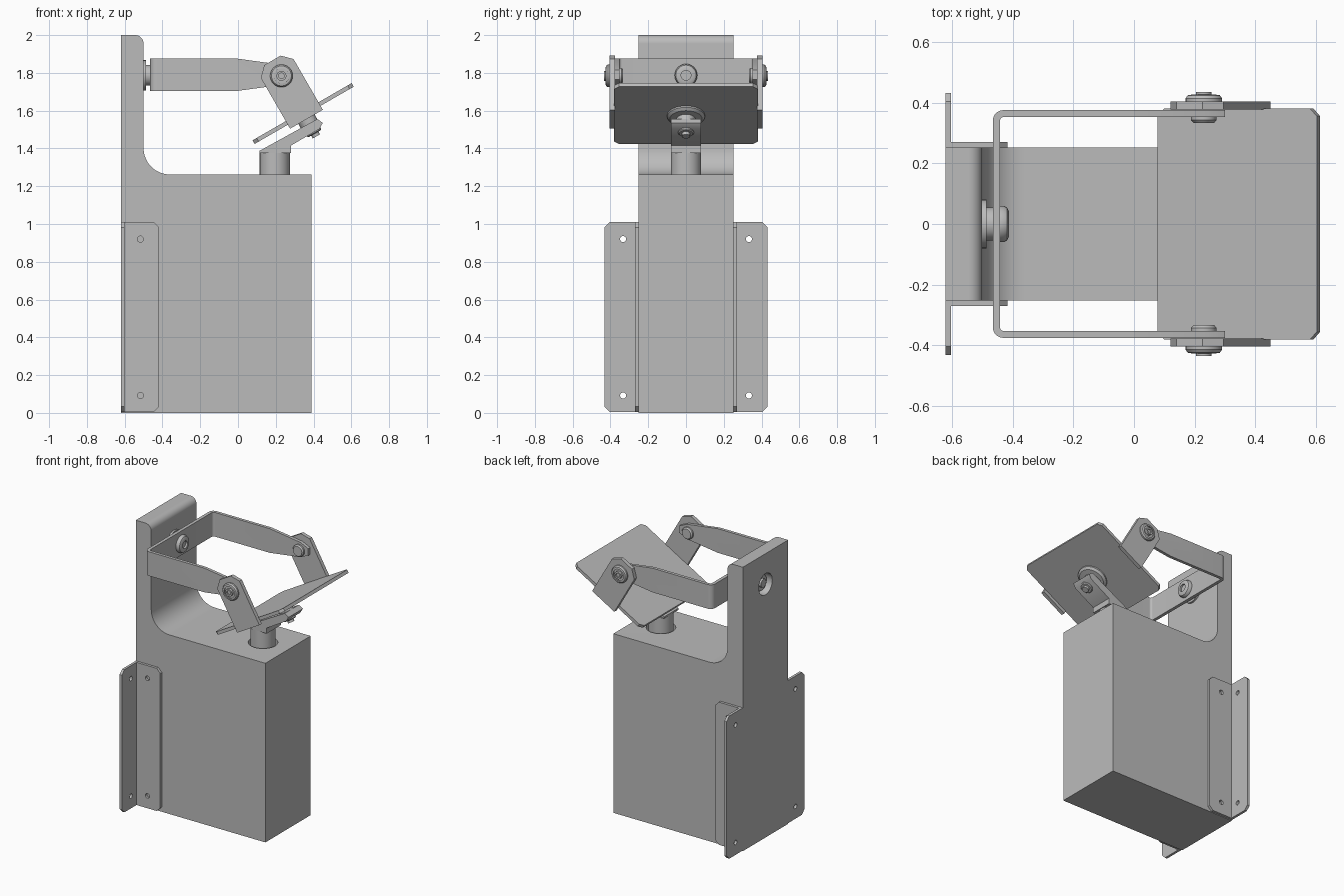
import bpy, bmesh, math
from mathutils import Vector, Matrix

cube = bpy.data.objects.get("Cube")
if cube:
    bpy.data.objects.remove(cube)

steel = bpy.data.materials.new("plain_grey_metal")
GREY = (0.5, 0.5, 0.5, 1)
steel.use_nodes = True
steel.diffuse_color = GREY
steel.node_tree.nodes["Principled BSDF"].inputs["Base Color"].default_value = GREY


def frame(a, b, c, origin=(0, 0, 0)):
    """Matrix sending local axes to a, b, c at an origin."""
    m = Matrix((a, b, c)).transposed().to_4x4()
    m.translation = origin
    return m


X, Y, Z = Vector((1, 0, 0)), Vector((0, 1, 0)), Vector((0, 0, 1))
TILT = math.radians(30)
U = Vector((math.cos(TILT), 0, math.sin(TILT)))
N = Vector((-math.sin(TILT), 0, math.cos(TILT)))
CENTRE = Vector((0.345, 0, 1.585))
PIVOT = CENTRE + N * 0.23
SIDE = frame(X, Z, Y)          # profile in x, z
BACK = frame(Y, Z, X)          # profile in y, z
PLAN = frame(X, Y, Z)          # profile in x, y


def finish(name, bm, matrix):
    bm.transform(matrix)
    bmesh.ops.recalc_face_normals(bm, faces=bm.faces)
    mesh = bpy.data.meshes.new(name)
    bm.to_mesh(mesh)
    bm.free()
    mesh.materials.append(steel)
    ob = bpy.data.objects.new(name, mesh)
    bpy.context.collection.objects.link(ob)
    smooth(ob)
    return ob


def activate(ob):
    bpy.ops.object.select_all(action='DESELECT')
    ob.select_set(True)
    bpy.context.view_layer.objects.active = ob


def smooth(ob):
    activate(ob)
    bpy.ops.object.shade_smooth_by_angle(angle=math.radians(29))


def outline(points, segs=8):
    """Polygon whose points may carry a third value: a corner radius."""
    out = []
    for i, p in enumerate(points):
        v = Vector(p[:2])
        if len(p) < 3:
            out.append(v)
            continue
        a = (Vector(points[i - 1][:2]) - v).normalized() * p[2]
        b = (Vector(points[(i + 1) % len(points)][:2]) - v).normalized() * p[2]
        for k in range(segs + 1):
            t = k / segs * math.pi / 2
            out.append(v + a * (1 - math.sin(t)) + b * (1 - math.cos(t)))
    return out


def prism(name, points, lo, hi, matrix, segs=8):
    bm = bmesh.new()
    face = bm.faces.new([bm.verts.new((p.x, p.y, lo)) for p in outline(points, segs)])
    ext = bmesh.ops.extrude_face_region(bm, geom=[face])["geom"]
    moved = [g for g in ext if isinstance(g, bmesh.types.BMVert)]
    bmesh.ops.translate(bm, verts=moved, vec=(0, 0, hi - lo))
    return finish(name, bm, matrix)


def lathe(name, profile, matrix, sides=32):
    """Revolve (radius, height) points about the local third axis."""
    bm = bmesh.new()
    rings = [[bm.verts.new((r * math.cos(k * math.tau / sides),
                            r * math.sin(k * math.tau / sides), h))
              for k in range(sides)] for r, h in profile]
    for low, high in zip(rings, rings[1:]):
        for k in range(sides):
            j = (k + 1) % sides
            bm.faces.new((low[k], low[j], high[j], high[k]))
    bm.faces.new(rings[0])
    bm.faces.new(rings[-1])
    return finish(name, bm, matrix)


def cut(ob, cutter):
    cutter.hide_render = True
    mod = ob.modifiers.new("cut", 'BOOLEAN')
    mod.operation, mod.solver, mod.object = 'DIFFERENCE', 'EXACT', cutter
    activate(ob)
    bpy.ops.object.modifier_apply(modifier=mod.name)
    bpy.data.objects.remove(cutter)
    smooth(ob)


# Main housing with its tall rear post
body = prism("housing", [(-0.62, 0), (0.39, 0), (0.39, 1.262), (-0.5, 1.262, 0.14),
                         (-0.5, 2, 0.045), (-0.62, 2)], -0.252, 0.252, SIDE, 12)
cut(body, lathe("stem_bore", [(0.095, 1.2), (0.095, 1.4)],
                frame(X, Y, Z, (0.195, 0, 0))))
cut(body, lathe("bolt_bore", [(0.075, -0.7), (0.075, -0.565)],
                frame(Y, Z, X, (0, 0, 1.785))))

# Angle brackets on both sides of the housing
for s, side in ((1, "left"), (-1, "right")):
    web = prism(side + "_bracket_web",
                [(-0.62, 0.005), (-0.417, 0.005, 0.028), (-0.417, 1.01, 0.028), (-0.62, 1.01)],
                0.252, 0.27, frame(X, Z, Y * s), 1)
    flange = prism(side + "_bracket_flange",
                   [(0.26, 0.005), (0.432, 0.005, 0.028), (0.432, 1.01, 0.028), (0.26, 1.01)],
                   -0.62, -0.602, frame(Y * s, Z, X), 1)
    for z in (0.092, 0.92):
        cut(web, lathe("hole", [(0.016, 0.2), (0.016, 0.4)],
                       frame(X, Z, Y * s, (-0.517, 0, z))))
        cut(flange, lathe("hole", [(0.016, -0.8), (0.016, -0.5)],
                          frame(Y, Z, X, (0, s * 0.333, z))))

# U-shaped strap, trimmed so its arms taper towards the pivots
strap = prism("strap", [(0.3, 0.375), (-0.465, 0.375, 0.035), (-0.465, -0.375, 0.035),
                        (0.3, -0.375), (0.3, -0.353), (-0.442, -0.353, 0.015),
                        (-0.442, 0.353, 0.015), (0.3, 0.353)], 1.705, 1.875, PLAN)
for name, up in (("top_trim", 1), ("bottom_trim", -1)):
    cut(strap, prism(name, [(0, 0.085), (0.24, 0.052), (0.31, 0.02), (0.4, 0.02),
                            (0.4, 0.2), (0, 0.2)], -0.6, 0.6,
                     frame(X, Z * up, Y, (0, 0, 1.79))))

# Bolt joining the strap to the post
rear = frame(Y, Z, X, (0, 0, 1.787))
lathe("strap_washer", [(0.08, -0.502), (0.08, -0.486), (0.055, -0.486), (0.055, -0.464)], rear)
lathe("strap_bolt_head", [(0.06, -0.443), (0.06, -0.43), (0.054, -0.418), (0.042, -0.412),
                          (0.026, -0.412), (0.026, -0.425)], rear)
lathe("strap_bolt_end", [(0.055, -0.56), (0.055, -0.59), (0.03, -0.59), (0.03, -0.605)], rear)

# Tilted plate
prism("tilt_plate", [(-0.303, -0.38, 0.025), (0.303, -0.38, 0.025), (0.303, 0.38, 0.025),
                     (-0.303, 0.38, 0.025)], -0.011, 0.011, frame(U, Y, N, CENTRE), 1)

# Ears and pivot bolts at both sides of the plate
for s, side in ((1, "left"), (-1, "right")):
    prism(side + "_ear", [(-0.1, -0.035), (0.1, -0.035), (0.1, 0.325, 0.05),
                          (-0.1, 0.325, 0.05)], 0.377, 0.404,
          frame(U, N, Y * s, CENTRE), 1)
    pin = frame(U, N, Y * s, PIVOT)
    lathe(side + "_pivot_head", [(0.06, 0.403), (0.06, 0.414), (0.053, 0.424), (0.04, 0.426),
                                 (0.04, 0.418), (0.026, 0.418), (0.026, 0.434),
                                 (0.015, 0.434), (0.015, 0.424)], pin)
    lathe(side + "_pivot_nut", [(0.042, 0.354), (0.042, 0.342), (0.034, 0.333),
                                (0.015, 0.333)], pin)

# Stem rising from the housing and its slanted arm
lathe("stem", [(0.08, 1.19), (0.08, 1.378)], frame(X, Y, Z, (0.195, 0, 0)))
prism("slanted_arm", [(0.115, 1.376), (0.28, 1.376), (0.28, 1.415), (0.43, 1.503),
                      (0.449, 1.535), (0.42, 1.556), (0.115, 1.388)], -0.08, 0.08, SIDE)

# Bolt holding the plate to the slanted arm
below = frame(U, Y, -N, CENTRE)
lathe("plate_washer", [(0.1, 0.01), (0.1, 0.02), (0.085, 0.032), (0.05, 0.034),
                       (0.05, 0.066)], below)
lathe("plate_bolt", [(0.042, 0.095), (0.042, 0.118), (0.036, 0.123), (0.022, 0.123),
                     (0.022, 0.14)], below)
